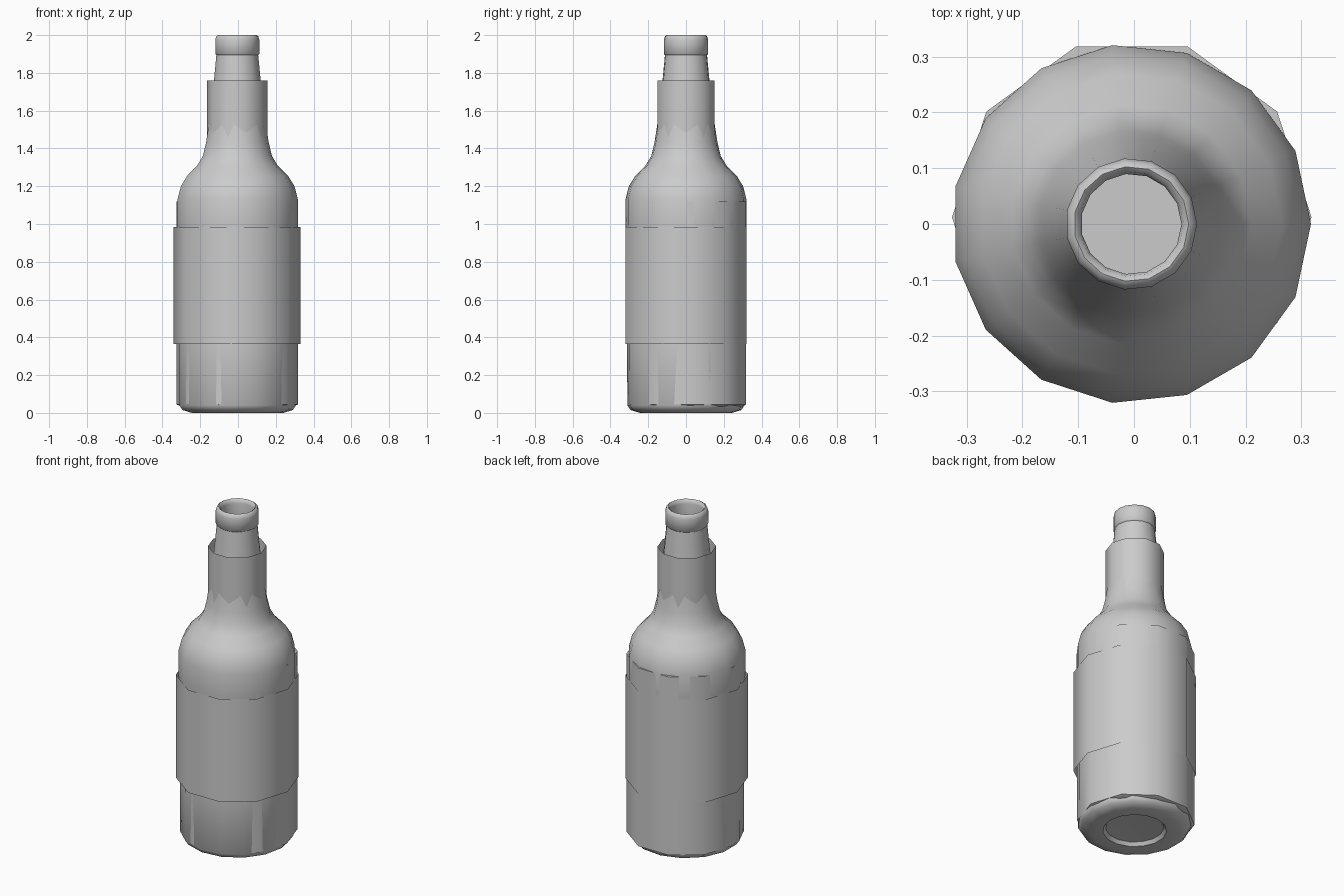
import bpy
import bmesh
import math

cube = bpy.data.objects.get("Cube")
if cube:
    bpy.data.objects.remove(cube, do_unlink=True)

grey = bpy.data.materials.new("plain grey")
grey.use_nodes = True
colour = (0.6, 0.6, 0.6, 1)
grey.diffuse_color = colour
grey.node_tree.nodes["Principled BSDF"].inputs["Base Color"].default_value = colour


def lathe(name, profile, sides, centre, angle=50):
    """Turn a (radius, height) profile around z; radius 0 makes a pole."""
    bm = bmesh.new()
    rings = []
    for r, z in profile:
        count = sides if r > 0 else 1
        rings.append([bm.verts.new((r * math.cos(math.tau * i / sides),
                                    r * math.sin(math.tau * i / sides), z))
                      for i in range(count)])
    for low, high in zip(rings, rings[1:]):
        for i in range(sides):
            j = (i + 1) % sides
            corners = [low[i % len(low)], low[j % len(low)],
                       high[j % len(high)], high[i % len(high)]]
            bm.faces.new(list(dict.fromkeys(corners)))
    mesh = bpy.data.meshes.new(name)
    bm.to_mesh(mesh)
    bm.free()
    mesh.materials.append(grey)
    obj = bpy.data.objects.new(name, mesh)
    obj.location = (*centre, 0)
    bpy.context.collection.objects.link(obj)
    bpy.ops.object.select_all(action='DESELECT')
    bpy.context.view_layer.objects.active = obj
    obj.select_set(True)
    bpy.ops.object.shade_smooth_by_angle(angle=math.radians(angle))
    return obj


axis = (-0.005, 0)

# Bottle: dished base, straight body, round shoulder, neck, lip and inner neck
lathe("bottle", [
    (0, 0.03), (0.16, 0.02), (0.175, 0), (0.245, 0), (0.295, 0.015),
    (0.312, 0.04), (0.314, 0.37), (0.318, 0.95), (0.322, 1.0), (0.322, 1.13),
    (0.304, 1.2), (0.27, 1.255), (0.215, 1.31), (0.185, 1.36),
    (0.168, 1.43), (0.157, 1.5), (0.14, 1.62), (0.125, 1.76), (0.112, 1.895),
    (0.118, 1.9), (0.118, 1.975), (0.112, 1.995), (0.103, 2.0),
    (0.094, 1.993), (0.09, 1.975), (0.09, 1.88), (0.105, 1.7), (0.14, 1.4),
], 15, axis)

# Liquid filling the body
lathe("liquid", [(0, 0.035), (0.3, 0.035), (0.322, 0.045), (0.322, 1.12), (0, 1.12)],
      10, (-0.004, 0.012))

# Paper-thin wraps
lathe("body_label", [(0.336, 0.365), (0.336, 0.985)], 10, axis)
lathe("neck_label", [(0.16, 1.42), (0.16, 1.76)], 10, axis)
